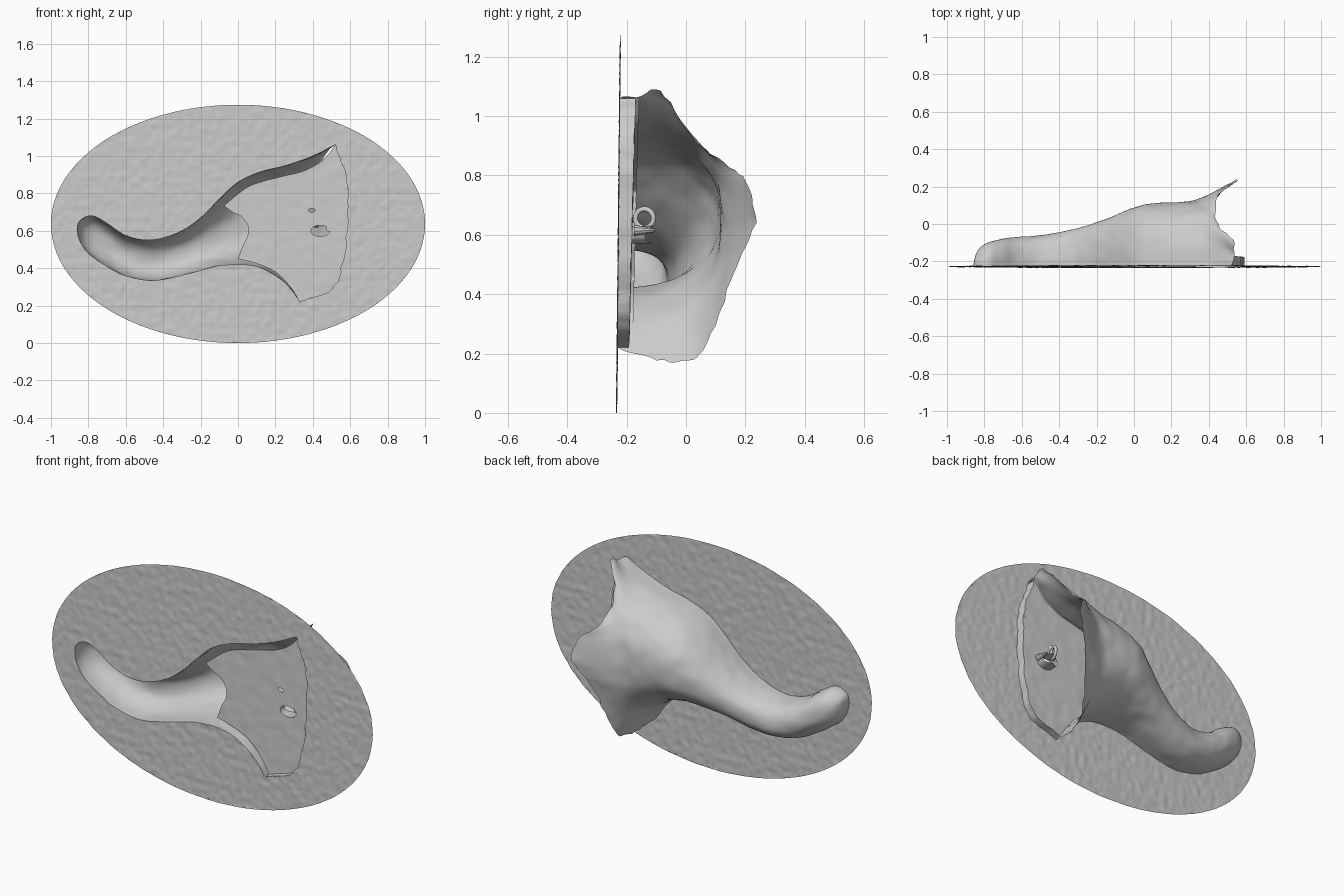
import bpy, math, random
from mathutils import Vector, noise
from mathutils.geometry import delaunay_2d_cdt

if "Cube" in bpy.data.objects:
    bpy.data.objects.remove(bpy.data.objects["Cube"])

random.seed(4)


def make(name, verts, faces):
    me = bpy.data.meshes.new(name)
    me.from_pydata([tuple(v) for v in verts], [], faces)
    me.polygons.foreach_set("use_smooth", [True] * len(me.polygons))
    ob = bpy.data.objects.new(name, me)
    bpy.context.collection.objects.link(ob)
    return ob


def spline(pts, n):
    """Smooth curve through pts, n steps per span."""
    out = []
    for i in range(len(pts) - 1):
        a, b = pts[max(i - 1, 0)], pts[i]
        c, d = pts[i + 1], pts[min(i + 2, len(pts) - 1)]
        for k in range(n):
            t = k / n
            out.append(0.5 * (2 * b + (c - a) * t + (2 * a - 5 * b + 4 * c - d) * t * t
                              + (3 * b - a - 3 * c + d) * t ** 3))
    return out + [pts[-1]]


def inside(p, poly):
    hit = False
    for a, b in zip(poly, poly[1:] + poly[:1]):
        if (a[1] > p[1]) != (b[1] > p[1]):
            if p[0] < a[0] + (p[1] - a[1]) * (b[0] - a[0]) / (b[1] - a[1]):
                hit = not hit
    return hit


def ellipse(cx, cz, rx, rz, n):
    return [Vector((cx + rx * math.cos(i * math.tau / n), cz + rz * math.sin(i * math.tau / n)))
            for i in range(n)]


def sheet(name, outline, holes, height, step):
    """Finely triangulated upright sheet with holes; height(x, z) gives y."""
    pts, edges = [], []
    for loop in [outline] + holes:
        s, n = len(pts), len(loop)
        pts += loop
        edges += [(s + i, s + (i + 1) % n) for i in range(n)]

    def solid(p):
        return inside(p, outline) and not any(inside(p, h) for h in holes)
    for i in range(int(2 / step)):
        for j in range(int(1.3 / step)):
            p = Vector((-1 + (i + random.random() * .6) * step, (j + random.random() * .6) * step))
            if solid(p):
                pts.append(p)
    v, _, f, *_ = delaunay_2d_cdt(pts, edges, [], 0, 1e-5)
    f = [t for t in f if solid(sum((v[i] for i in t), Vector((0, 0))) / 3)]
    return make(name, [(p.x, height(p.x, p.y), p.y) for p in v], f)


def base_y(z):
    return -0.234 + 0.01 * z


# Horn shell: (top x, top z, bottom x, bottom z, depth) from tail to mouth
stations = [(-.86, .606, -.86, .604, .001), (-.845, .655, -.845, .545, .07), (-.78, .68, -.80, .48, .125),
            (-.70, .64, -.70, .41, .15), (-.60, .575, -.60, .36, .16), (-.47, .55, -.45, .335, .175),
            (-.32, .59, -.27, .37, .207), (-.20, .67, -.12, .41, .25), (-.10, .77, -.02, .42, .29),
            (.0, .86, .06, .417, .325), (.12, .915, .14, .395, .34), (.26, .95, .23, .34, .346),
            (.40, 1.0, .29, .28, .36)]
# Flared, ragged mouth rim
rim = [(.52, -.225, 1.06), (.535, -.15, 1.07), (.53, -.085, 1.09), (.46, -.02, .99), (.435, .06, .89),
       (.45, .145, .83), (.51, .20, .78), (.55, .235, .67), (.50, .20, .56), (.45, .15, .45),
       (.42, .10, .30), (.40, .04, .19), (.37, -.06, .17), (.35, -.14, .19), (.33, -.23, .22)]
rows = []
for tx, tz, bx, bz, h in stations:
    row = []
    for i in range(15):
        a = math.pi * i / 14
        c = math.copysign(abs(math.cos(a)) ** .85, math.cos(a))
        w = (c + 1) / 2
        z = bz + (tz - bz) * w
        row.append(Vector((bx + (tx - bx) * w, base_y(z) + h * max(math.sin(a), 0) ** .85, z)))
    rows.append(row)
rows.append([Vector(p) for p in rim])
fine = [spline(r, 4) for r in rows]
cols = [spline([r[c] for r in fine], 6) for c in range(len(fine[0]))]
nc, nr = len(cols), len(cols[0])
verts = []
for ci, col in enumerate(cols):
    for ri, p in enumerate(col):
        q = p.copy()
        if 0 < ci < nc - 1:
            q += noise.noise_vector(p * 14) * .004
            if ri > nr - 4:
                q += noise.noise_vector(p * 28) * .012 * (ri - nr + 4) / 3
        verts.append(q)
make("horn_shell", verts, [(c * nr + r, c * nr + r + 1, (c + 1) * nr + r + 1, (c + 1) * nr + r)
                           for c in range(nc - 1) for r in range(nr - 1)])


def flat(p):
    return Vector((p[0], p[-1]))


# Ragged right edge of the mouth, bottom to top
edge = spline([Vector(p) for p in [(.33, .22), (.40, .245), (.495, .28), (.54, .36), (.572, .50),
                                   (.588, .70), (.58, .87), (.55, .97), (.52, 1.06)]], 6)
for p in edge[1:-1]:
    p.x += random.uniform(-.006, .006)

# Oval base with an opening shaped like the horn
opening = [flat(p) for p in cols[-1]] + edge[1:-1] + [flat(p) for p in reversed(cols[0])]
sheet("oval_base", ellipse(0, .637, 1, .637, 128), [opening],
      lambda x, z: base_y(z) + .004 * noise.noise(Vector((x * 32, 0, z * 32))), .015)


# Recessed plate across the mouth
def plate_y(x, z):
    return -.198 + .026 * z + .003 * noise.noise(Vector((x * 20, 3, z * 20)))


top = spline([Vector(p) for p in [(.52, 1.06), (.45, .975), (.35, .92), (.25, .895), (.10, .855),
                                  (.03, .82), (-.075, .735)]], 4)
left = spline([Vector(p) for p in [(-.075, .735), (-.03, .70), (.02, .675), (.055, .62), (.05, .57),
                                   (.025, .52), (.0, .45)]], 4)
bottom = spline([Vector(p) for p in [(.0, .45), (.10, .425), (.20, .38), (.28, .30), (.33, .22)]], 4)
big = ellipse(.44, .60, .05, .03, 18)
small = ellipse(.395, .71, .018, .01, 10)
outline = edge[:-1] + top[:-1] + left[:-1] + bottom[:-1]
sheet("mouth_plate", outline, [big, small], plate_y, .022)


def wall(name, loop, y0, y1):
    n = len(loop)
    v = [(p.x, y0(p.x, p.y), p.y) for p in loop] + [(p.x, y1(p.x, p.y), p.y) for p in loop]
    make(name, v, [(i, i + 1, n + i + 1, n + i) for i in range(n - 1)])


# Side wall joining plate and base, and the thin lip of the plate
wall("mouth_side_wall", edge, lambda x, z: base_y(z), plate_y)
wall("plate_lip", top + left[1:] + bottom[1:], plate_y, lambda x, z: plate_y(x, z) + .012)

# Small hollow knob behind the plate, with a loop and a spike
wall("knob_cup", big + big[:1], plate_y,
     lambda x, z: -.125 + .015 * math.sin(x * 60))
bpy.ops.mesh.primitive_torus_add(major_radius=.032, minor_radius=.009, major_segments=20,
                                 minor_segments=8, location=(.42, -.14, .655),
                                 rotation=(.3, math.pi / 2, 0))
bpy.context.object.name = "knob_loop"
bpy.ops.object.shade_smooth()
bpy.ops.mesh.primitive_cone_add(vertices=10, radius1=.02, radius2=.006, depth=.07,
                                location=(.49, -.14, .615), rotation=(-math.pi / 2, .4, 0))
bpy.context.object.name = "knob_spike"
bpy.ops.object.shade_smooth_by_angle()
